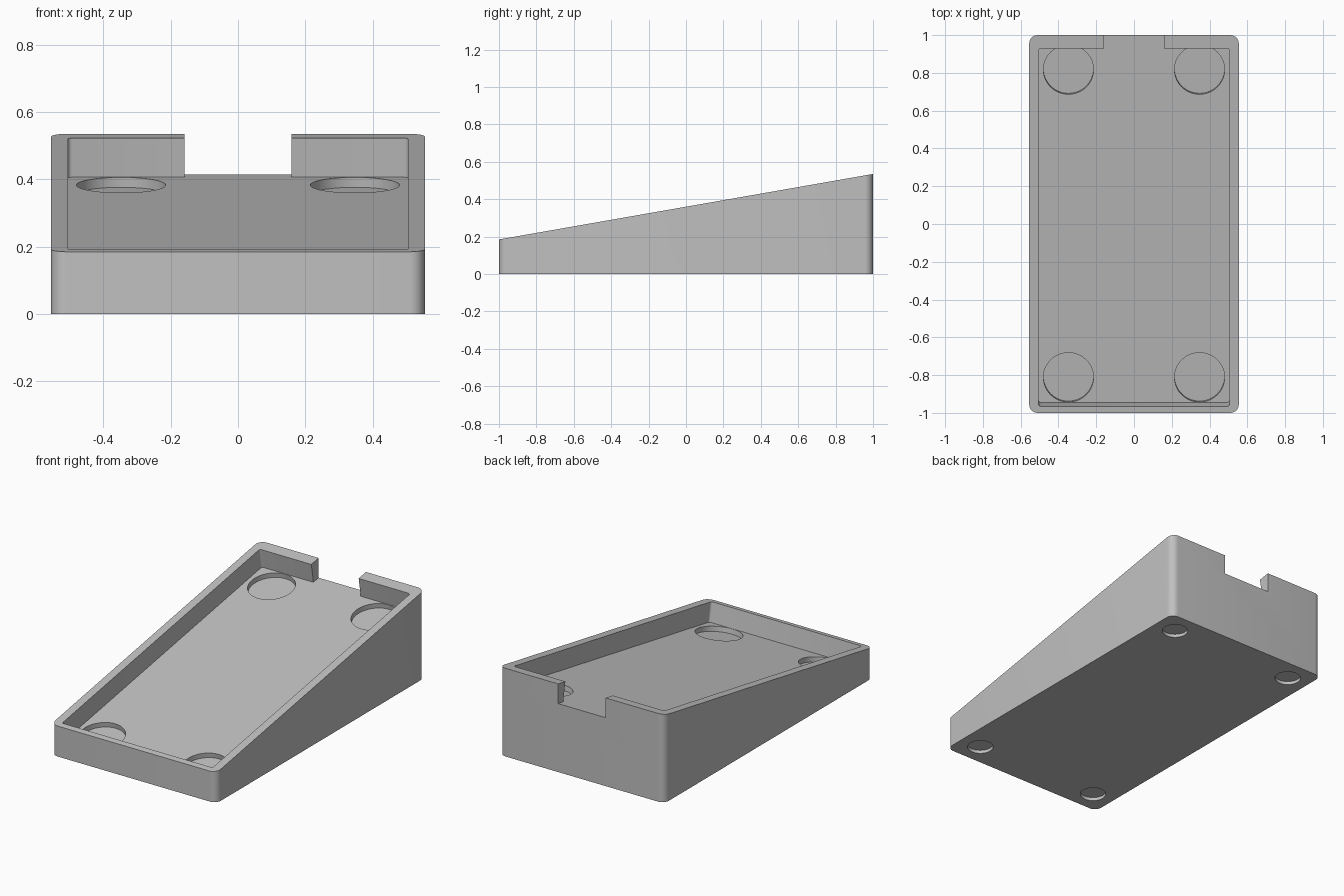
import bpy, bmesh, math
from mathutils import Matrix, Vector

if "Cube" in bpy.data.objects:
    bpy.data.objects.remove(bpy.data.objects["Cube"])

SLOPE, MID = 0.175, 0.36      # top plane: z = MID + SLOPE * y
DEPTH = 0.118                 # tray depth, square to the sloped top
TILT = Matrix.Translation((0, 0, MID)) @ Matrix.Rotation(math.atan(SLOPE), 4, "X")
FLAT = Matrix.Identity(4)

grey = bpy.data.materials.new("plain grey")
grey.use_nodes = True
grey.diffuse_color = (0.53, 0.53, 0.53, 1)
grey.node_tree.nodes["Principled BSDF"].inputs["Base Color"].default_value = grey.diffuse_color


def make_object(name, bm):
    mesh = bpy.data.meshes.new(name)
    bmesh.ops.recalc_face_normals(bm, faces=bm.faces)
    bm.to_mesh(mesh)
    bm.free()
    mesh.materials.append(grey)
    obj = bpy.data.objects.new(name, mesh)
    bpy.context.collection.objects.link(obj)
    return obj


def box(lo, hi, radius=0, segments=6):
    """Box between two corners, with its upright edges rounded."""
    bm = bmesh.new()
    lo, hi = Vector(lo), Vector(hi)
    bmesh.ops.create_cube(bm, size=1)
    bmesh.ops.scale(bm, vec=hi - lo, verts=bm.verts)
    bmesh.ops.translate(bm, vec=(lo + hi) / 2, verts=bm.verts)
    if radius:
        upright = [e for e in bm.edges if abs(e.verts[0].co.z - e.verts[1].co.z) > 0.01]
        bmesh.ops.bevel(bm, geom=upright, offset=radius, segments=segments,
                        profile=0.5, affect="EDGES")
    return bm


def disc(x, y, z_low, z_high, radius):
    bm = bmesh.new()
    bmesh.ops.create_cone(bm, cap_ends=True, segments=64, radius1=radius,
                          radius2=radius, depth=z_high - z_low)
    bmesh.ops.translate(bm, vec=(x, y, (z_low + z_high) / 2), verts=bm.verts)
    return bm


def cut(target, name, bm, matrix):
    """Subtract a shape from the target, then drop the cutter."""
    bm.transform(matrix)
    cutter = make_object(name, bm)
    cutter.hide_render = True
    mod = target.modifiers.new(name, "BOOLEAN")
    mod.operation, mod.solver, mod.object = "DIFFERENCE", "EXACT", cutter
    bpy.context.view_layer.update()
    graph = bpy.context.evaluated_depsgraph_get()
    result = bpy.data.meshes.new_from_object(target.evaluated_get(graph))
    target.modifiers.clear()
    target.data = result
    bpy.data.objects.remove(cutter)


# Wedge body: rounded block with its top sheared to the slope
body = box((-0.555, -1, 0), (0.555, 1, 1), 0.045, 8)
for v in body.verts:
    if v.co.z > 0.5:
        v.co.z = MID + SLOPE * v.co.y
stand = make_object("wedge_stand", body)

# Tray and the notch through its back wall
cut(stand, "tray", box((-0.505, -0.98, -DEPTH), (0.505, 0.944, 0.3), 0.012, 3), TILT)
cut(stand, "back_notch", box((-0.159, 0.9, -DEPTH), (0.159, 1.3, 0.3)), TILT)

# Round recesses in the tray floor and foot recesses underneath
for side in (-1, 1):
    for y in (-0.845, 0.809):
        cut(stand, "tray_recess",
            disc(side * 0.347, y, -DEPTH - 0.03, -DEPTH + 0.03, 0.1325), TILT)
    for end in (-1, 1):
        cut(stand, "foot_recess",
            disc(side * 0.42, end * 0.865, -0.05, 0.02, 0.073), FLAT)

# Smooth the round walls, keep the edges crisp
bpy.ops.object.select_all(action="DESELECT")
stand.select_set(True)
bpy.context.view_layer.objects.active = stand
bpy.ops.object.shade_smooth_by_angle(angle=math.radians(35))
